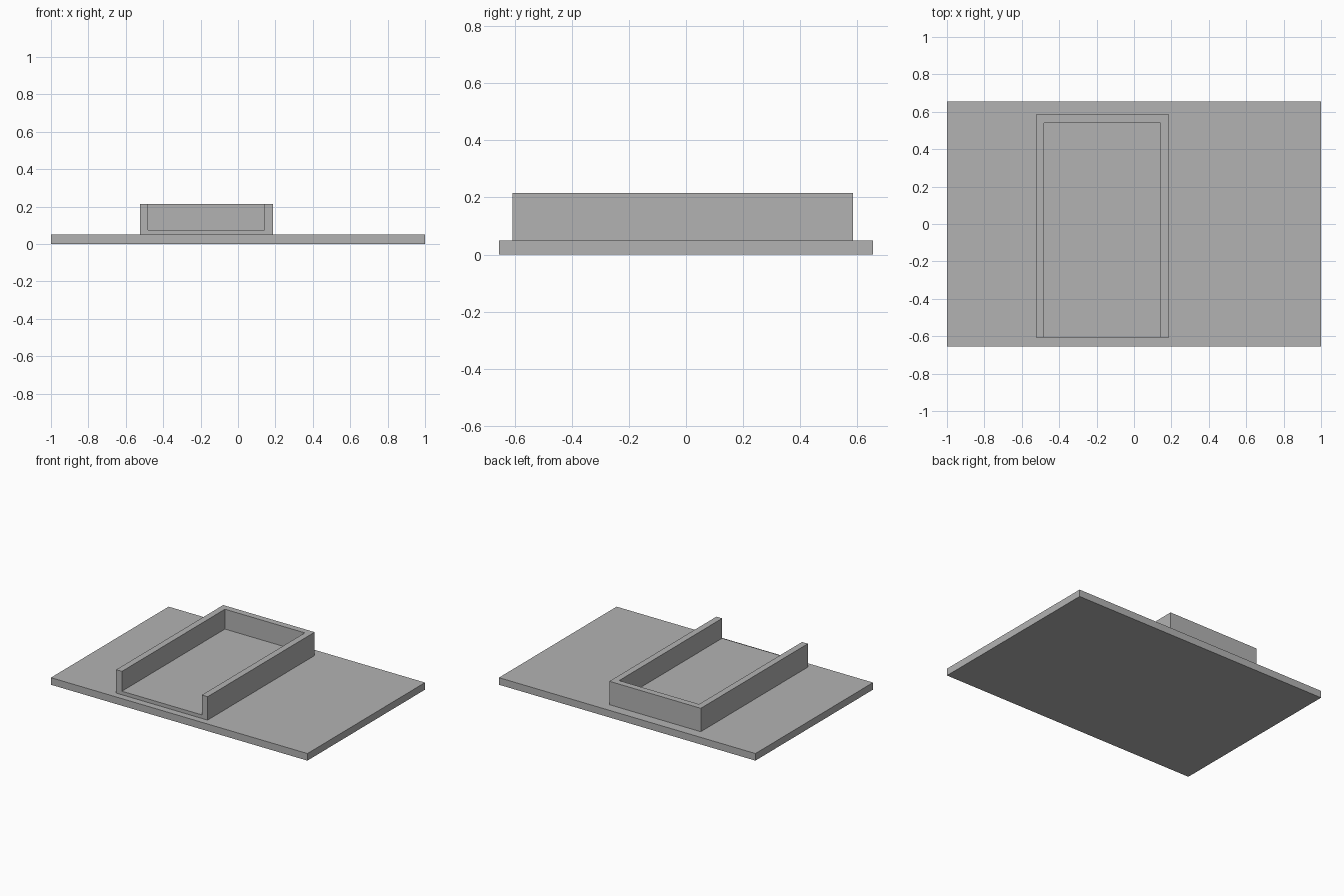
import bpy
from mathutils import Vector

cube = bpy.data.objects.get("Cube")
if cube:
    bpy.data.objects.remove(cube, do_unlink=True)

grey = bpy.data.materials.new("plain_grey")
grey.use_nodes = True
colour = (0.45, 0.45, 0.45, 1)
grey.diffuse_color = colour
grey.node_tree.nodes["Principled BSDF"].inputs["Base Color"].default_value = colour


def box(name, low, high):
    """Axis-aligned box between two corners."""
    low, high = Vector(low), Vector(high)
    bpy.ops.mesh.primitive_cube_add(size=1, location=(low + high) / 2)
    obj = bpy.context.object
    obj.name = name
    obj.scale = high - low
    bpy.ops.object.transform_apply(location=False, rotation=False, scale=True)
    obj.data.materials.append(grey)
    return obj


# Tray dimensions
left, right = -0.525, 0.188
front, back = -0.607, 0.585
wall = 0.045
base_top, floor_top, rim = 0.05, 0.075, 0.215

# Flat base plate
box("base_plate", (-1, -0.655, 0), (1, 0.655, base_top))

# Tray with a thin floor, three walls and an open front
tray = box("open_tray", (left, front, base_top), (right, back, rim))
cavity = box("tray_cavity_cutter",
             (left + wall, front - wall, floor_top),
             (right - wall, back - wall, rim + wall))
cavity.hide_render = True
cavity.hide_viewport = True

cut = tray.modifiers.new("cavity", 'BOOLEAN')
cut.operation = 'DIFFERENCE'
cut.solver = 'EXACT'
cut.object = cavity
